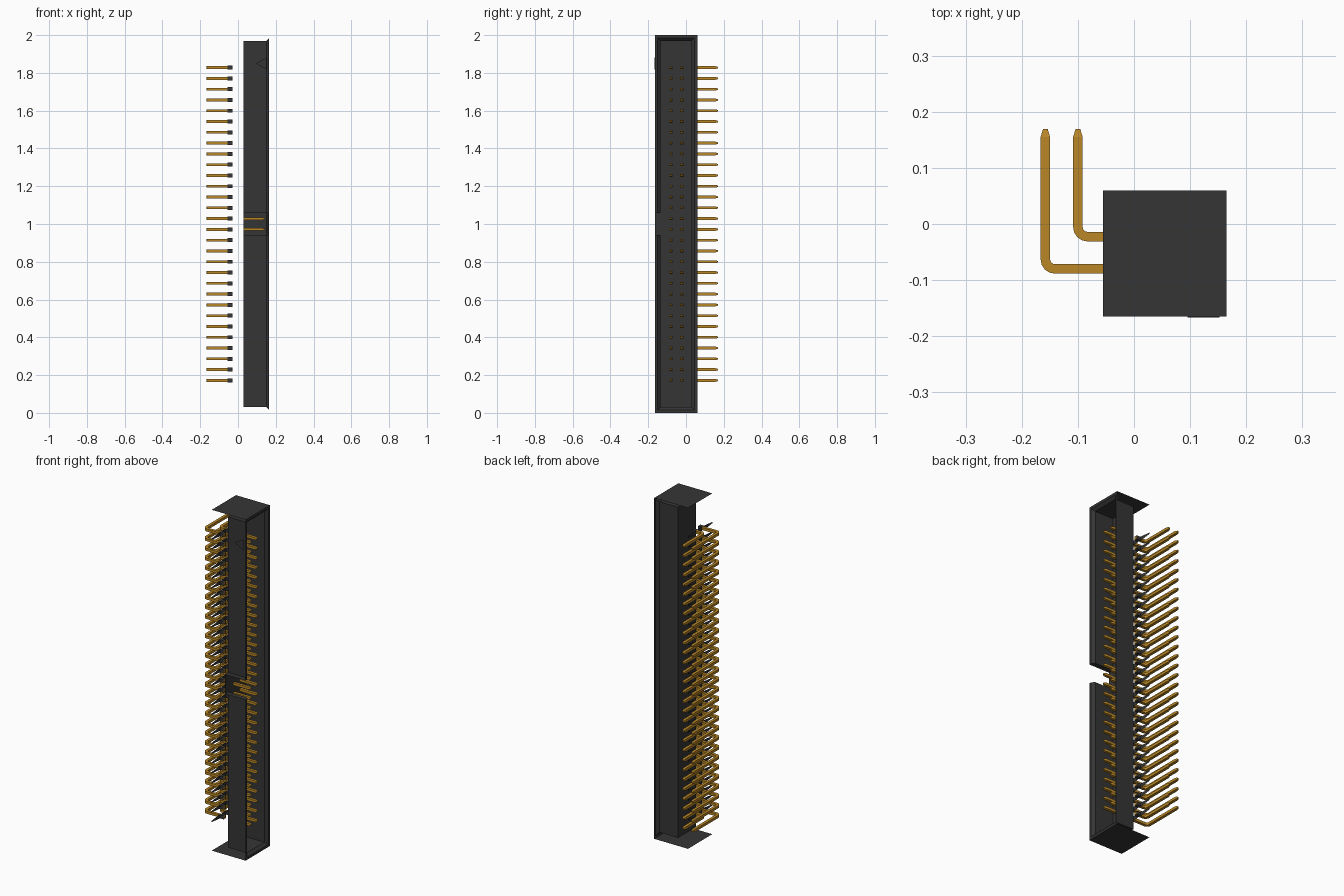
import bpy, bmesh, math
from mathutils import Vector

cube = bpy.data.objects.get("Cube")
if cube:
    bpy.data.objects.remove(cube, do_unlink=True)


def material(name, rgb):
    m = bpy.data.materials.new(name)
    m.use_nodes = True
    m.diffuse_color = (*rgb, 1)
    bsdf = next(n for n in m.node_tree.nodes if n.type == 'BSDF_PRINCIPLED')
    bsdf.inputs["Base Color"].default_value = (*rgb, 1)
    return m


BLACK = material("black plastic", (0.036, 0.036, 0.036))
GOLD = material("gold metal", (0.49, 0.245, 0.02))


def finish(bm, name, mat):
    mesh = bpy.data.meshes.new(name)
    bm.to_mesh(mesh)
    bm.free()
    mesh.materials.append(mat)
    ob = bpy.data.objects.new(name, mesh)
    bpy.context.collection.objects.link(ob)
    return ob


def face(bm, pts):
    return bm.faces.new([bm.verts.new(p) for p in pts])


def loft(bm, loops, cap_start=False, cap_end=False):
    rings = [[bm.verts.new(p) for p in l] for l in loops]
    for a, b in zip(rings, rings[1:]):
        n = len(a)
        for i in range(n):
            bm.faces.new((a[i], a[(i + 1) % n], b[(i + 1) % n], b[i]))
    if cap_start:
        bm.faces.new(rings[0][::-1])
    if cap_end:
        bm.faces.new(rings[-1])


# Main dimensions
X0, X1, FLOOR = -0.055, 0.165, 0.03
Y0, Y1 = -0.165, 0.06
NOTCH = (0.943, 1.057)
ROWS = [1 + (i - 14.5) * 0.0571 for i in range(30)]
COLUMNS = [(-0.0225, -0.10), (-0.08, -0.158)]   # pin y, tail x


def rect(x, inset):
    a, b, c, d = Y0 + inset, Y1 - inset, inset, 2 - inset
    return [(x, a, c), (x, b, c), (x, b, d), (x, a, d)]


# Shroud: rim, chamfer, cavity walls and floor, with the key notch cut out
bm = bmesh.new()
loft(bm, [rect(X1, 0), rect(X1, 0.015), rect(0.15, 0.03), rect(FLOOR, 0.03)],
     cap_end=True)
for z in NOTCH:
    front = [f for f in bm.faces if f.calc_center_median().y < -0.13]
    geom = front + list({e for f in front for e in f.edges}) \
        + list({v for f in front for v in f.verts})
    bmesh.ops.bisect_plane(bm, geom=geom, plane_co=(0, 0, z), plane_no=(0, 0, 1))
gone = [f for f in bm.faces if f.calc_center_median().y < -0.13
        and NOTCH[0] < f.calc_center_median().z < NOTCH[1]]
bmesh.ops.delete(bm, geom=gone, context='FACES')
for z in NOTCH:
    face(bm, [(FLOOR, Y0, z), (FLOOR, -0.135, z), (0.15, -0.135, z),
              (X1, -0.15, z), (X1, Y0, z)])
face(bm, [(FLOOR, Y0, NOTCH[0]), (FLOOR, -0.135, NOTCH[0]),
          (FLOOR, -0.135, NOTCH[1]), (FLOOR, Y0, NOTCH[1])])
finish(bm, "shroud", BLACK)

# Thin end plates
for name, z in (("bottom_plate", 0), ("top_plate", 2)):
    bm = bmesh.new()
    pts = [(X0, Y0, z), (X1, Y0, z), (X1, Y1, z), (X0, Y1, z)]
    face(bm, pts if z else pts[::-1])
    finish(bm, name, BLACK)

# Raised triangle marking the first pin
bm = bmesh.new()
tri = [(0.095, 1.85), (0.152, 1.818), (0.152, 1.882)]
loft(bm, [[(x, y, z) for x, z in tri] for y in (Y0, Y0 - 0.002)], cap_end=True)
finish(bm, "pin_one_mark", BLACK)

# Rear slivers and hole sleeves
bm = bmesh.new()
for z in ROWS:
    for edge, inner in ((Y0, -0.09), (Y1, -0.0125)):
        face(bm, [(X0, edge, z - 0.004), (X0, inner, z - 0.012),
                  (X0, inner, z + 0.012), (X0, edge, z + 0.004)])
    face(bm, [(X0, -0.07, z - 0.012), (X0, -0.0325, z - 0.012),
              (X0, -0.0325, z + 0.012), (X0, -0.07, z + 0.012)])
    for y, _ in COLUMNS:
        s = 0.0105
        loft(bm, [[(x, y - s, z - s), (x, y + s, z - s),
                   (x, y + s, z + s), (x, y - s, z + s)] for x in (X0, -0.03)])
finish(bm, "rear_sleeves", BLACK)


def pin(bm, path, z):
    """Sweep a square wire along (x, y, direction angle, scale) stations."""
    loops = []
    for x, y, ang, s in path:
        n = Vector((-math.sin(ang), math.cos(ang), 0)) * 0.0085 * s
        up = Vector((0, 0, 0.0075 * s))
        c = Vector((x, y, z))
        loops.append([c - n - up, c + n - up, c + n + up, c - n + up])
    loft(bm, loops, True, True)


# Bent solder tails
R = 0.017
bm = bmesh.new()
for y, xt in COLUMNS:
    path = [(-0.03, y, math.pi, 1)]
    for i in range(5):
        t = math.pi / 2 * i / 4
        path.append((xt + R - R * math.sin(t), y + R - R * math.cos(t),
                     math.pi - t, 1))
    path += [(xt, 0.155, math.pi / 2, 1), (xt, 0.169, math.pi / 2, 0.5)]
    for z in ROWS:
        pin(bm, path, z)
bmesh.ops.recalc_face_normals(bm, faces=bm.faces)
finish(bm, "bent_tails", GOLD)

# Straight contacts inside the shroud
bm = bmesh.new()
for y, _ in COLUMNS:
    for z in ROWS:
        pin(bm, [(FLOOR, y, 0, 0.95), (0.128, y, 0, 0.95), (0.142, y, 0, 0.45)], z)
bmesh.ops.recalc_face_normals(bm, faces=bm.faces)
finish(bm, "contacts", GOLD)
